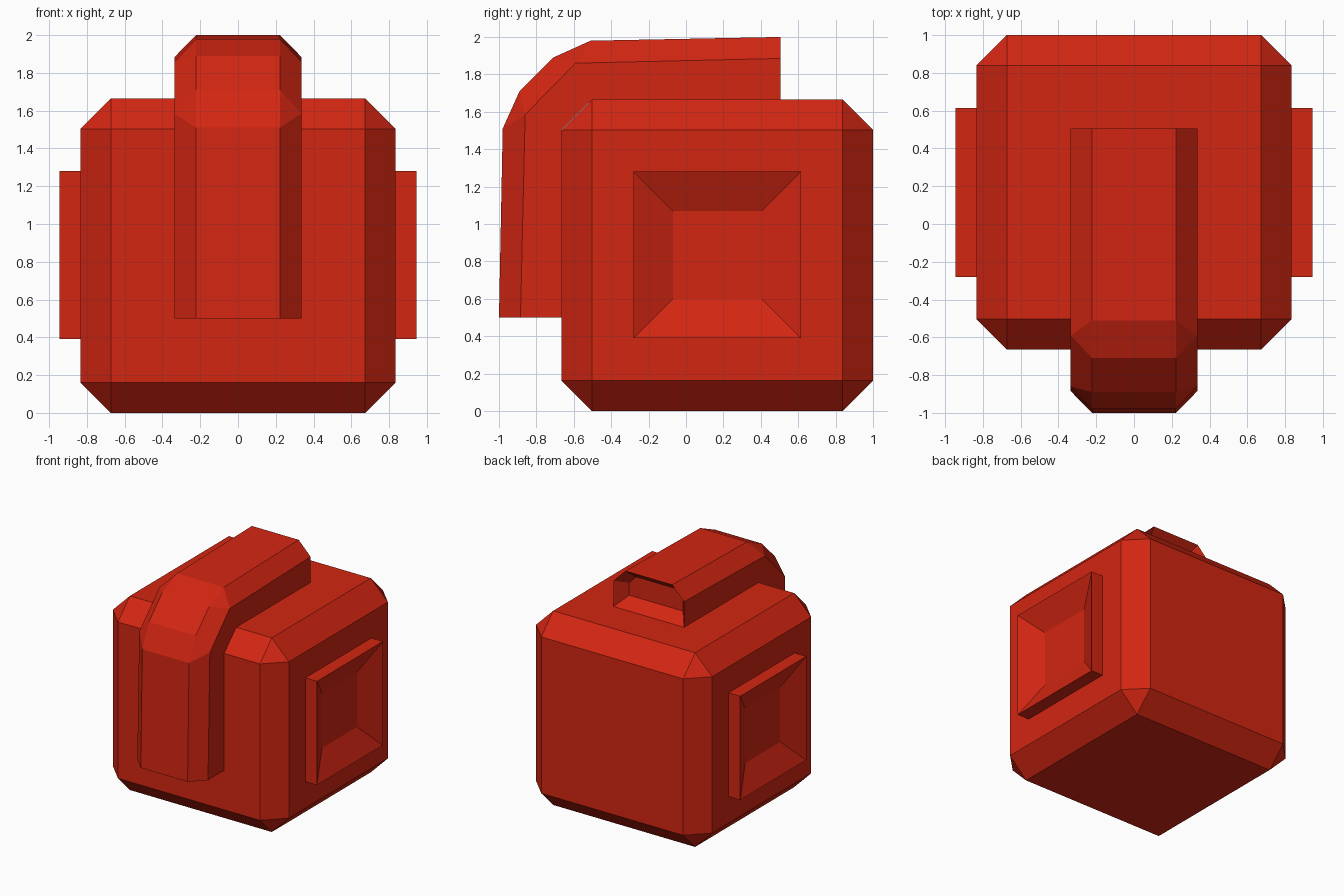
import bpy, bmesh
from mathutils import Vector

if "Cube" in bpy.data.objects:
    bpy.data.objects.remove(bpy.data.objects["Cube"])

red = bpy.data.materials.new("warm red")
red.diffuse_color = (0.65, 0.019, 0.006, 1)
red.use_nodes = True
red.node_tree.nodes["Principled BSDF"].inputs["Base Color"].default_value = red.diffuse_color


def finish(bm, name):
    me = bpy.data.meshes.new(name)
    bm.to_mesh(me)
    bm.free()
    me.materials.append(red)
    ob = bpy.data.objects.new(name, me)
    bpy.context.collection.objects.link(ob)
    return ob


def box(lo, hi):
    bm = bmesh.new()
    bmesh.ops.create_cube(bm, size=1)
    lo, hi = Vector(lo), Vector(hi)
    for v in bm.verts:
        v.co = (lo + hi) / 2 + v.co * (hi - lo)
    return bm


def dish(bm, faces, width, depth):
    # shallow sloped recess in the given faces
    bm.normal_update()
    bmesh.ops.inset_individual(bm, faces=faces, thickness=width, depth=-depth,
                               use_even_offset=True)


# body: chamfered block
bm = box((-0.835, -0.665, 0), (0.835, 1.0, 1.665))
bmesh.ops.bevel(bm, geom=bm.edges[:], offset=0.162, segments=1,
                affect='EDGES', profile=0.5)
finish(bm, "body")

# side panels with dished outer faces
for s, name in ((1, "right_panel"), (-1, "left_panel")):
    xs = sorted((s * 0.82, s * 0.945))
    bm = box((xs[0], -0.28, 0.39), (xs[1], 0.615, 1.28))
    bm.normal_update()
    dish(bm, [f for f in bm.faces if f.normal.x * s > 0.9], 0.21, 0.1)
    finish(bm, name)

# strap bent over the top front edge: (y, z) of crown, shoulder and base
stations = [
    ((-1.0, 0.5), (-0.885, 0.5), (-0.665, 0.5)),
    ((-0.98, 1.51), (-0.86, 1.585), (-0.665, 1.505)),
    ((-0.89, 1.71), (-0.86, 1.585), (-0.665, 1.505)),
    ((-0.71, 1.89), (-0.59, 1.86), (-0.503, 1.665)),
    ((-0.51, 1.98), (-0.59, 1.86), (-0.503, 1.665)),
    ((0.505, 2.0), (0.505, 1.885), (0.505, 1.665)),
]
bm = bmesh.new()
cache = {}


def vert(x, p):
    key = (x, *p)
    if key not in cache:
        cache[key] = bm.verts.new(key)
    return cache[key]


rings = [[vert(-0.335, b), vert(-0.335, e), vert(-0.222, o),
          vert(0.222, o), vert(0.335, e), vert(0.335, b)]
         for o, e, b in stations]
for r0, r1 in zip(rings, rings[1:]):
    for i in range(5):
        corners = list(dict.fromkeys((r0[i], r0[i + 1], r1[i + 1], r1[i])))
        if len(corners) > 2:
            bm.faces.new(corners)
caps = [bm.faces.new(rings[0]), bm.faces.new(rings[-1])]
bmesh.ops.recalc_face_normals(bm, faces=bm.faces[:])
dish(bm, caps, 0.08, 0.1)
finish(bm, "strap")
